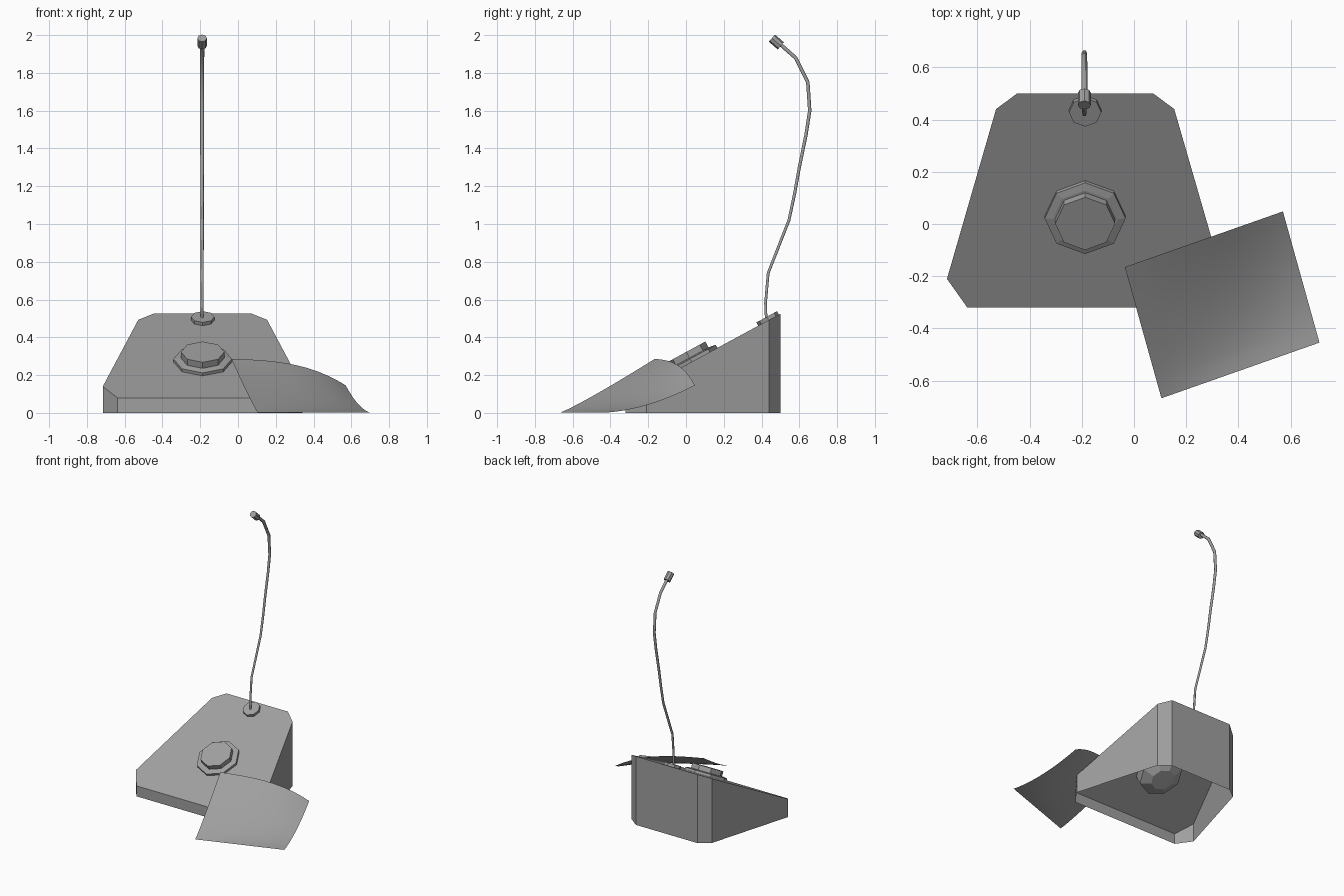
import bpy, bmesh, math
from mathutils import Vector, Matrix

cube = bpy.data.objects.get("Cube")
if cube:
    bpy.data.objects.remove(cube)

grey = bpy.data.materials.new("mid_grey")
grey.use_nodes = True
COLOUR = (0.35, 0.35, 0.35, 1)
grey.diffuse_color = COLOUR
grey.node_tree.nodes["Principled BSDF"].inputs["Base Color"].default_value = COLOUR

CX = -0.187                      # centre line of the console
SLOPE = 0.543                    # rise of the top panel


def panel_z(y):
    return 0.08 + SLOPE * (y + 0.32)


def finish(name, bm, smooth=False):
    mesh = bpy.data.meshes.new(name)
    bm.to_mesh(mesh)
    bm.free()
    mesh.materials.append(grey)
    obj = bpy.data.objects.new(name, mesh)
    bpy.context.collection.objects.link(obj)
    for p in mesh.polygons:
        p.use_smooth = smooth
    return obj


def lathe(name, profile, matrix, sides=8):
    """Closed turned part from (radius, height) pairs, low to high."""
    bm = bmesh.new()
    rings = []
    for r, h in profile:
        angles = [2 * math.pi * i / sides for i in range(sides)]
        rings.append([bm.verts.new((r * math.cos(a), r * math.sin(a), h)) for a in angles])
    for low, high in zip(rings, rings[1:]):
        for i in range(sides):
            j = (i + 1) % sides
            bm.faces.new((low[i], low[j], high[j], high[i]))
    bm.faces.new(rings[0][::-1])
    bm.faces.new(rings[-1])
    bm.transform(matrix)
    return finish(name, bm)


def on_panel(y):
    tilt = Matrix.Rotation(math.atan(SLOPE), 4, 'X')
    return Matrix.Translation((CX, y, panel_z(y))) @ tilt


# Wedge console: sloping panel and upright walls, open underneath
half = [(0.451, -0.32), (0.529, -0.21), (0.341, 0.44), (0.26, 0.5)]
outline = half + [(-x, y) for x, y in reversed(half)]
bm = bmesh.new()
low = [bm.verts.new((CX + x, y, 0)) for x, y in outline]
top = [bm.verts.new((CX + x, y, panel_z(y))) for x, y in outline]
bm.faces.new(top)
for i in range(len(outline)):
    j = (i + 1) % len(outline)
    bm.faces.new((low[i], low[j], top[j], top[i]))
finish("console_body", bm)

# Push button: flange set through the panel, and the raised cap
lathe("button_flange", [(0.085, -0.12), (0.155, -0.08), (0.155, 0.018), (0.125, 0.024)], on_panel(0.03))
lathe("button_cap", [(0.115, 0.0), (0.115, 0.06)], on_panel(0.03))

# Microphone stand: foot, bent neck and head
lathe("neck_foot", [(0.062, -0.005), (0.062, 0.02)], on_panel(0.437))

path = [(0.425, 0.49), (0.421, 0.58), (0.435, 0.74), (0.545, 1.02), (0.575, 1.16), (0.6, 1.3),
        (0.635, 1.47), (0.655, 1.6), (0.645, 1.75), (0.58, 1.88), (0.495, 1.955)]
curve = bpy.data.curves.new("microphone_neck", 'CURVE')
curve.dimensions = '3D'
curve.bevel_depth = 0.011
curve.bevel_resolution = 1
curve.use_fill_caps = True
spline = curve.splines.new('POLY')
spline.points.add(len(path) - 1)
for i, (point, (y, z)) in enumerate(zip(spline.points, path)):
    point.co = (CX - 0.003, y, z, 1)
    point.radius = 0.7 + 0.4 * i / len(path)
curve.materials.append(grey)
bpy.context.collection.objects.link(bpy.data.objects.new("microphone_neck", curve))

start, end = Vector((CX - 0.003, 0.502, 1.943)), Vector((CX - 0.003, 0.455, 1.984))
aim = (end - start).to_track_quat('Z', 'Y').to_matrix().to_4x4()
lathe("microphone_head", [(0.025, 0), (0.025, (end - start).length)], Matrix.Translation(start) @ aim)

# Curled sheet of paper leaning over the front corner
corner, along, down = Vector((-0.035, -0.165)), Vector((0.605, 0.213)), Vector((0.14, -0.502))
bm = bmesh.new()
bmesh.ops.create_grid(bm, x_segments=12, y_segments=12, size=0.5)
for vert in bm.verts:
    u, v = vert.co.x + 0.5, max(0.0, 0.5 - vert.co.y)
    x, y = corner + along * u + down * v
    height = 0.285 - 0.02 * u - 0.12 * u ** 3
    vert.co = (x, y, height * max(0.0, 1 - v) ** (1.1 + 0.7 * u) + 0.001)
finish("paper_sheet", bm, smooth=True)
